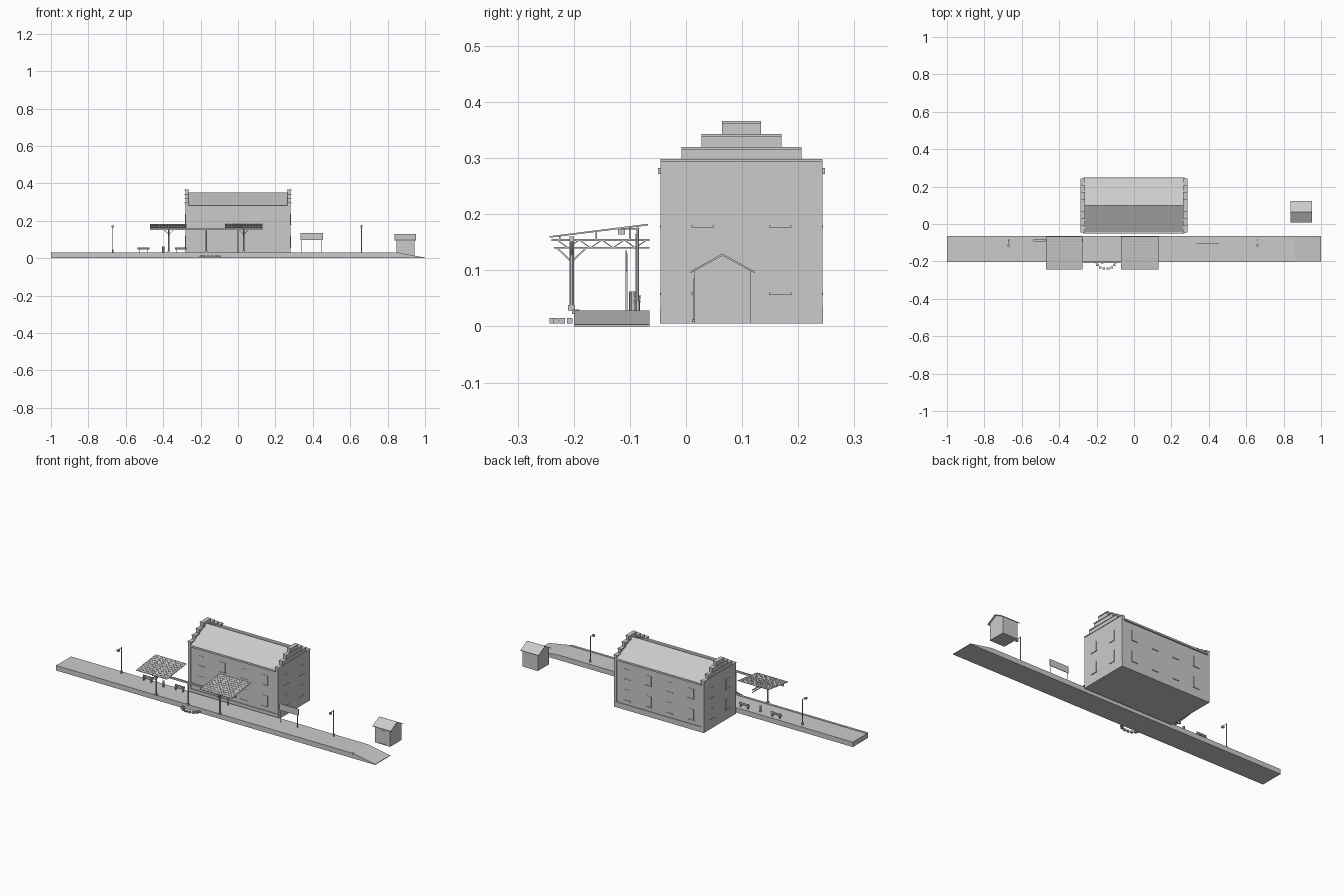
import bpy, bmesh, math
from mathutils import Vector

if "Cube" in bpy.data.objects:
    bpy.data.objects.remove(bpy.data.objects["Cube"])

GREY = (0.6, 0.6, 0.6, 1)
mat = bpy.data.materials.new("plain grey")
mat.use_nodes = True
mat.diffuse_color = GREY
mat.node_tree.nodes["Principled BSDF"].inputs["Base Color"].default_value = GREY


def build(name, *solids):
    """Make one object from a list of (outline, sweep) solids."""
    bm = bmesh.new()
    for outline, sweep in solids:
        low = [bm.verts.new(p) for p in outline]
        high = [bm.verts.new(Vector(p) + Vector(sweep)) for p in outline]
        bm.faces.new(low)
        bm.faces.new(high)
        for i in range(len(low)):
            j = (i + 1) % len(low)
            bm.faces.new((low[i], low[j], high[j], high[i]))
    bmesh.ops.recalc_face_normals(bm, faces=bm.faces)
    mesh = bpy.data.meshes.new(name)
    bm.to_mesh(mesh)
    bm.free()
    mesh.materials.append(mat)
    obj = bpy.data.objects.new(name, mesh)
    bpy.context.collection.objects.link(obj)
    return obj


def box(x0, x1, y0, y1, z0, z1):
    return [(x0, y0, z0), (x1, y0, z0), (x1, y1, z0), (x0, y1, z0)], (0, 0, z1 - z0)


def along_x(yz, x0, x1):
    return [(x0, y, z) for y, z in yz], (x1 - x0, 0, 0)


def beam(a, b, w, sides=4):
    a, b = Vector(a), Vector(b)
    d = b - a
    q = d.to_track_quat("Z", "Y")
    r = w / 2 / math.cos(math.pi / sides)
    ring = []
    for i in range(sides):
        t = math.tau * (i + 0.5) / sides
        ring.append(a + q @ Vector((r * math.cos(t), r * math.sin(t), 0)))
    return ring, d


# Platform with a ramp at its left end
DECK = 0.028
ramp = [(-1, 0), (-1, DECK), (0.86, DECK), (0.94, 0.014), (1, 0.003), (1, 0)]
build("platform", ([(x, -0.2, z) for x, z in ramp], (0, 0.135, 0)))
build("platform_edge", box(-1, 0.86, -0.203, -0.19, 0.022, 0.03))

# Main building
MID = 0.099
build("building_walls", box(-0.27, 0.27, -0.042, 0.24, 0.005, 0.275))
build("building_plinth", box(-0.28, 0.28, -0.046, 0.244, 0.005, 0.035))
build("building_roof", along_x([(-0.047, 0.272), (-0.047, 0.28), (MID, 0.35),
                                (0.245, 0.28), (0.245, 0.272)], -0.267, 0.267))
build("gutters", box(-0.27, 0.27, -0.05, -0.042, 0.272, 0.282),
      box(-0.27, 0.27, 0.24, 0.248, 0.272, 0.282))

# Stepped gables with thin coping on every step
steps = [(0.144, 0.298), (0.107, 0.32), (0.071, 0.343), (0.035, 0.366)]
for side, s in (("right", -1), ("left", 1)):
    x0, x1 = sorted((s * 0.265, s * 0.282))
    outline = [(MID - 0.144, 0.005)]
    copings = []
    base = 0.005
    for half, top in steps:
        outline += [(MID - half, base), (MID - half, top)] if base > 0.01 else [(MID - half, top)]
        copings.append(box(x0 - 0.003, x1 + 0.003, MID - half, MID + half, top - 0.005, top))
        base = top
    outline += [(2 * MID - y, z) for y, z in reversed(outline)]
    build(side + "_gable", along_x(outline, x0, x1))
    build(side + "_gable_coping", *copings)


# Windows and sills: u runs along the wall, d is outward
def opening(axis, wall, d, u, z0, z1, half=0.017):
    def slab(u0, u1, low, high, depth):
        a, b = sorted((wall, wall + d * depth))
        return box(u0, u1, a, b, low, high) if axis == "y" else box(a, b, u0, u1, low, high)
    return [slab(u - half, u + half, z0, z1, 0.0015),
            slab(u - half - 0.003, u + half + 0.003, z0 - 0.004, z0, 0.004)]


for side, wall, d in (("front", -0.042, -1), ("back", 0.24, 1)):
    panes = []
    for z0, z1 in ((0.06, 0.12), (0.18, 0.235)):
        for i in range(4):
            panes += opening("y", wall, d, -0.2 + i * 0.133, z0, z1)
    build(side + "_windows", *panes)
for side, d in (("right", -1), ("left", 1)):
    panes = []
    for z0, z1 in ((0.06, 0.12), (0.18, 0.235)):
        for u in (0.03, 0.168):
            panes += opening("x", d * 0.282, d, u, z0, z1)
    build(side + "_windows", *panes)

# Small hut
HUT = 0.065
build("hut_walls", along_x([(0.015, 0.005), (0.015, 0.1), (HUT, 0.126),
                            (0.115, 0.1), (0.115, 0.005)], 0.848, 0.943))
build("hut_roof", along_x([(0.008, 0.098), (HUT, 0.13), (0.122, 0.098),
                           (0.122, 0.095), (HUT, 0.126), (0.008, 0.095)], 0.838, 0.952))
build("hut_door", *opening("y", 0.015, -1, 0.895, 0.012, 0.085, 0.016))


# Sloping canopies with a raised grid on top
def slope(y):
    return 0.158 + (y + 0.243) * 0.125


for side, x0, x1 in (("right", -0.47, -0.275), ("left", -0.07, 0.13)):
    front, back = -0.243, -0.068
    build(side + "_canopy_sheet", along_x([(front, slope(front)), (back, slope(back)),
          (back, slope(back) + 0.002), (front, slope(front) + 0.002)], x0, x1))
    ribs = []
    for i in range(13):
        x = x0 + 0.002 + (x1 - x0 - 0.004) * i / 12
        ribs.append(beam((x, front, slope(front) + 0.002), (x, back, slope(back) + 0.002), 0.0018))
    for i in range(11):
        y = front + 0.001 + (back - front - 0.002) * i / 10
        ribs.append(beam((x0, y, slope(y) + 0.002), (x1, y, slope(y) + 0.002), 0.0018))
    build(side + "_canopy_ribs", *ribs)

# Long beam, posts, braces and cross trusses under the canopies
POST_Y = -0.204
build("long_beam", box(-0.47, 0.13, POST_Y - 0.004, POST_Y + 0.004, 0.15, 0.16))
for x in (-0.37, -0.17, 0.03):
    build("canopy_post", beam((x, POST_Y, DECK), (x, POST_Y, 0.155), 0.008, 8),
          box(x - 0.006, x + 0.006, POST_Y - 0.006, POST_Y + 0.006, DECK, 0.038))
    if x == -0.17:
        continue
    parts = [beam((x, -0.24, 0.154), (x, -0.065, 0.154), 0.004),
             beam((x, -0.235, 0.14), (x, -0.065, 0.14), 0.003)]
    for i in range(8):
        y = -0.23 + i * 0.02
        z0, z1 = (0.14, 0.154) if i % 2 else (0.154, 0.14)
        parts.append(beam((x, y, z0), (x, y + 0.02, z1), 0.002))
    for s in (-1, 1):
        parts.append(beam((x, POST_Y, 0.115), (x, POST_Y + s * 0.026, 0.14), 0.003))
        parts.append(beam((x, POST_Y, 0.125), (x + s * 0.026, POST_Y, 0.152), 0.003))
    for y in (-0.225, -0.16, -0.1):
        parts.append(beam((x, y, 0.154), (x, y, slope(y)), 0.003))
    build("canopy_truss", *parts)
build("back_canopy_post", beam((0, -0.088, DECK), (0, -0.088, 0.165), 0.004))

# Lamps
for x in (-0.67, 0.66):
    build("lamp", beam((x, -0.086, DECK), (x, -0.086, 0.176), 0.004, 6),
          beam((x, -0.086, 0.174), (x, -0.115, 0.174), 0.002),
          box(x - 0.006, x + 0.006, -0.121, -0.109, 0.164, 0.174),
          beam((x, -0.086, DECK), (x, -0.086, 0.045), 0.007, 6))

# Sign board
build("sign_board", box(0.335, 0.455, -0.108, -0.105, 0.098, 0.135))
build("sign_posts", *[beam((x, -0.106, DECK), (x, -0.106, 0.13), 0.003) for x in (0.342, 0.448)])

# Benches and bin
for x in (-0.505, -0.305):
    build("bench", box(x - 0.031, x + 0.031, -0.094, -0.081, 0.043, 0.046),
          box(x - 0.031, x + 0.031, -0.083, -0.081, 0.048, 0.056),
          *[box(x + s - 0.002, x + s + 0.002, -0.093, -0.082, DECK, 0.054) for s in (-0.023, 0.023)])
build("bin", beam((-0.4, -0.095, DECK), (-0.4, -0.095, 0.062), 0.012, 10))

# Curved row of blocks in front of the platform
blocks = []
for i in range(8):
    t = math.pi * (1 + i / 7)
    x, y = -0.15 + 0.05 * math.cos(t), -0.207 + 0.032 * math.sin(t)
    blocks.append(box(x - 0.007, x + 0.007, y - 0.005, y + 0.005, 0.005, 0.015))
build("low_blocks", *blocks)
